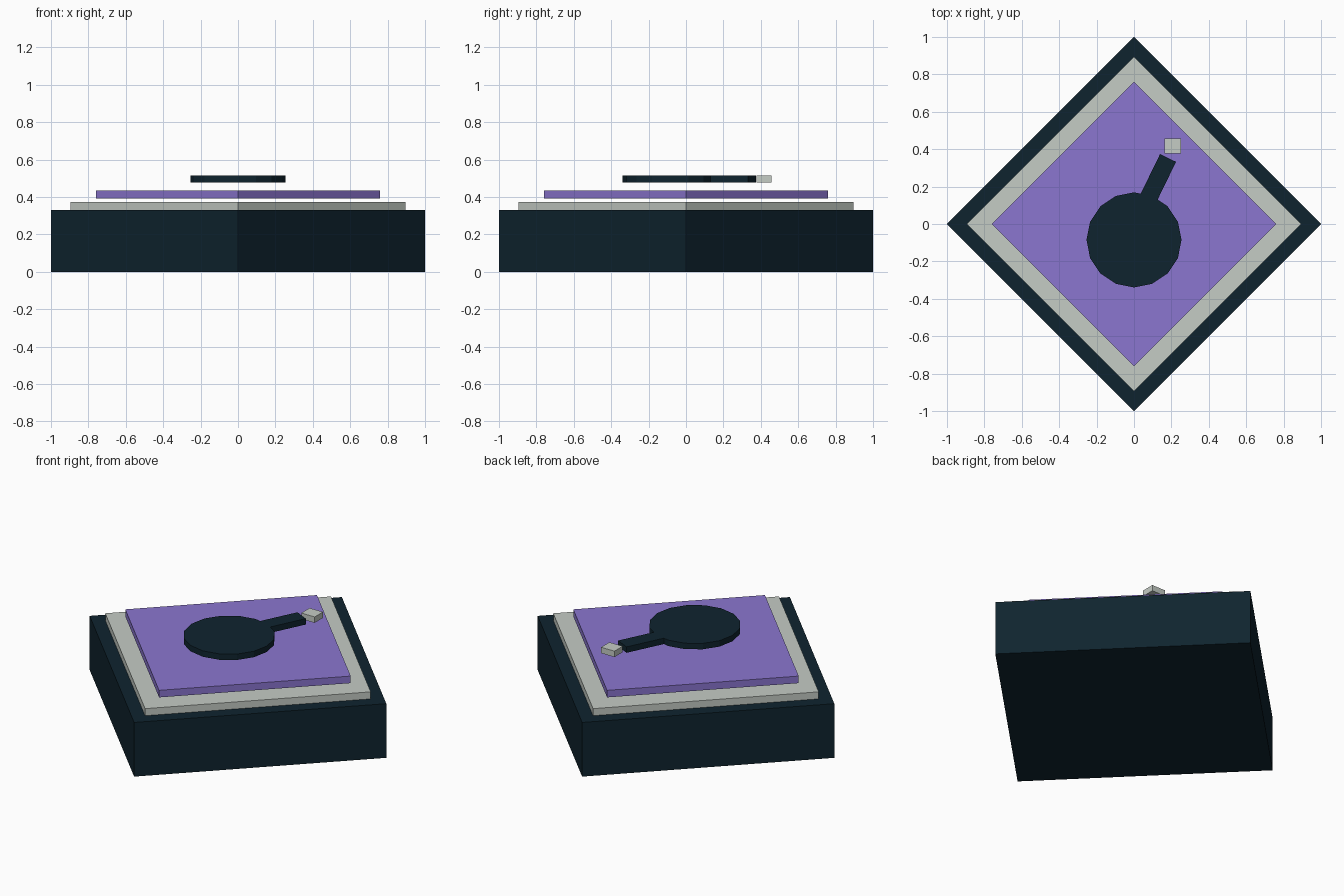
import bpy
from math import radians, sqrt
from mathutils import Matrix, Vector

cube = bpy.data.objects.get("Cube")
if cube:
    bpy.data.objects.remove(cube, do_unlink=True)


def make_material(name, rgb):
    mat = bpy.data.materials.new(name)
    mat.use_nodes = True
    mat.diffuse_color = (*rgb, 1)
    mat.node_tree.nodes["Principled BSDF"].inputs["Base Color"].default_value = (*rgb, 1)
    return mat


dark = make_material("dark navy", (0.0048, 0.0176, 0.028))
grey = make_material("pale grey", (0.558, 0.604, 0.558))
purple = make_material("purple", (0.258, 0.181, 0.630))


def finish(name, mat):
    obj = bpy.context.object
    obj.name = obj.data.name = name
    obj.data.materials.append(mat)
    return obj


def box(name, mat, centre, size, z_range, turn=0):
    """Box between two heights, turned about z by degrees."""
    low, high = z_range
    bpy.ops.mesh.primitive_cube_add(size=1)
    obj = finish(name, mat)
    obj.data.transform(Matrix.Diagonal((size[0], size[1], high - low, 1)))
    obj.location = (centre[0], centre[1], (low + high) / 2)
    obj.rotation_euler.z = radians(turn)
    return obj


# Stacked square slabs, standing on a corner in plan
for name, mat, reach, heights in (
    ("base", dark, 1.0, (0, 0.33)),
    ("border_plate", grey, 0.895, (0.331, 0.374)),
    ("top_panel", purple, 0.76, (0.391, 0.434)),
):
    side = reach * sqrt(2)
    box(name, mat, (0, 0), (side, side), heights, 45)

# Round disc floating above the panel
dial_z = (0.478, 0.514)
bpy.ops.mesh.primitive_cylinder_add(
    vertices=16, radius=0.254, depth=dial_z[1] - dial_z[0],
    location=(0, -0.085, sum(dial_z) / 2))
finish("disc", dark)

# Arm reaching out of the disc, with a small block beyond its end
turn = -26
arm_length = 0.32
arm_end = Vector((0.182, 0.353, 0))
along = Matrix.Rotation(radians(turn), 3, "Z") @ Vector((0, 1, 0))
box("arm", dark, arm_end - along * arm_length / 2, (0.095, arm_length), dial_z, turn)
box("arm_tip", grey, (0.207, 0.418), (0.09, 0.08), dial_z)
